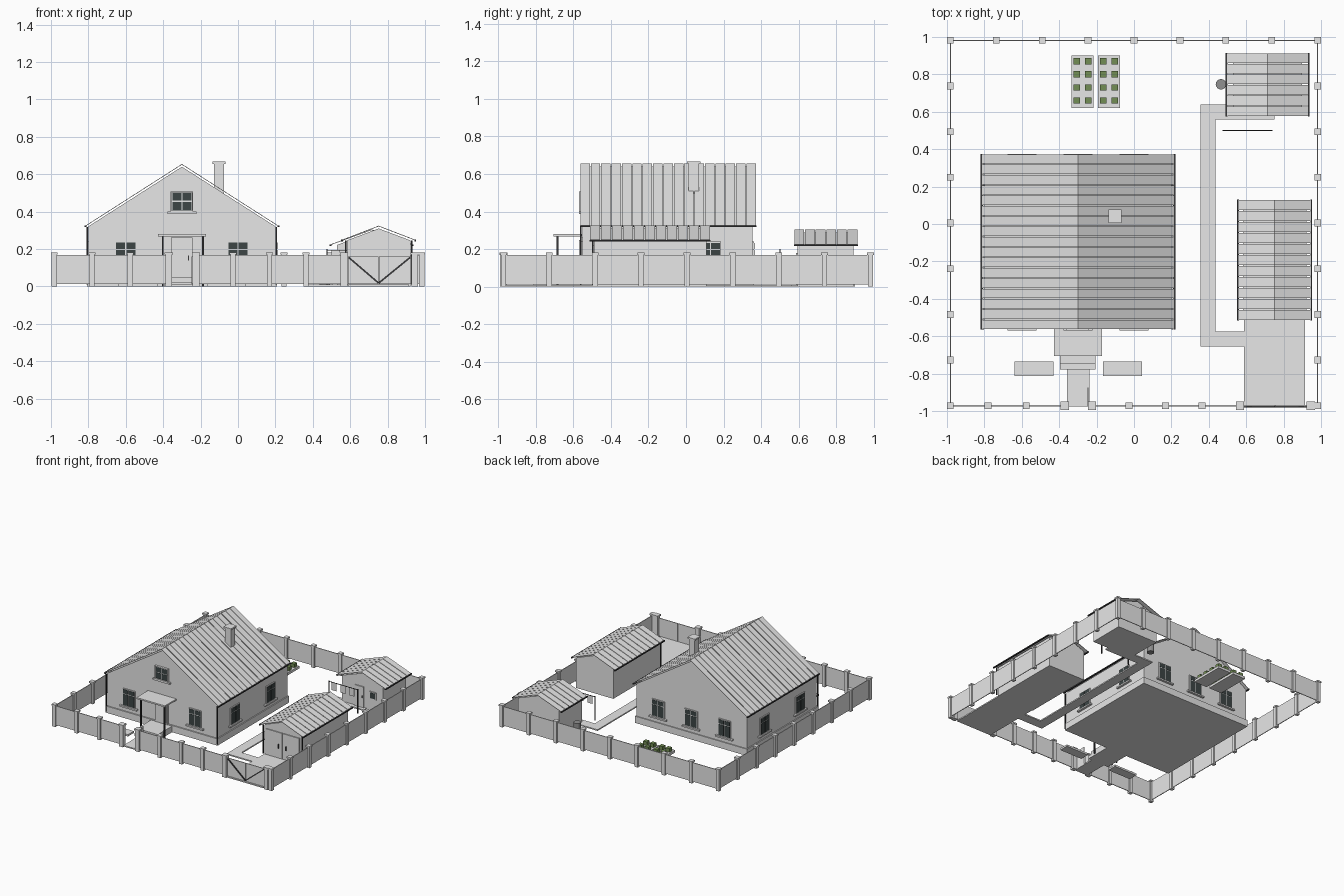
import bpy, bmesh, math
from mathutils import Matrix, Vector

if "Cube" in bpy.data.objects:
    bpy.data.objects.remove(bpy.data.objects["Cube"])


def material(name, rgb):
    m = bpy.data.materials.new(name)
    m.diffuse_color = (*rgb, 1)
    m.use_nodes = True
    m.node_tree.nodes["Principled BSDF"].inputs["Base Color"].default_value = m.diffuse_color
    return m


MATS = [material("pale_grey", (0.8, 0.8, 0.8)),
        material("dark_glass", (0.045, 0.06, 0.06)),
        material("leaf_green", (0.17, 0.27, 0.09)),
        material("barrel_grey", (0.28, 0.28, 0.28)),
        material("charcoal_metal", (0.04, 0.04, 0.042))]
GREY, GLASS, GREEN, BARREL, DARK = range(5)


def finish(name, bm, loc=(0, 0, 0), turn=0):
    bmesh.ops.recalc_face_normals(bm, faces=bm.faces)
    me = bpy.data.meshes.new(name)
    bm.to_mesh(me)
    bm.free()
    for m in MATS:
        me.materials.append(m)
    ob = bpy.data.objects.new(name, me)
    ob.location = loc
    ob.rotation_euler.z = math.radians(turn)
    bpy.context.collection.objects.link(ob)
    return ob


def add_box(bm, x0, x1, y0, y1, z0, z1, mat=GREY):
    mx = Matrix.Translation(((x0 + x1) / 2, (y0 + y1) / 2, (z0 + z1) / 2)) \
        @ Matrix.Diagonal((x1 - x0, y1 - y0, z1 - z0, 1))
    vs = bmesh.ops.create_cube(bm, size=1, matrix=mx)["verts"]
    for f in {f for v in vs for f in v.link_faces}:
        f.material_index = mat


def boxes(name, items, loc=(0, 0, 0), turn=0):
    bm = bmesh.new()
    for it in items:
        add_box(bm, *it)
    return finish(name, bm, loc, turn)


def add_prism(bm, profile, y0, y1):
    a = [bm.verts.new((x, y0, z)) for x, z in profile]
    b = [bm.verts.new((x, y1, z)) for x, z in profile]
    bm.faces.new(a)
    bm.faces.new(b[::-1])
    for i in range(len(a)):
        j = (i + 1) % len(a)
        bm.faces.new((a[i], b[i], b[j], a[j]))


def add_bar(bm, p, q, w, mat):
    # Thin square bar between two points
    p, q = Vector(p), Vector(q)
    d = q - p
    mx = Matrix.Translation((p + q) / 2) @ d.to_track_quat('Z', 'Y').to_matrix().to_4x4() \
        @ Matrix.Diagonal((w, w, d.length, 1))
    vs = bmesh.ops.create_cube(bm, size=1, matrix=mx)["verts"]
    for f in {f for v in vs for f in v.link_faces}:
        f.material_index = mat


def gabled_walls(name, cx, half, z0, eave, ridge, y0, y1):
    bm = bmesh.new()
    add_prism(bm, [(cx - half, z0), (cx + half, z0), (cx + half, eave),
                   (cx, ridge), (cx - half, eave)], y0, y1)
    finish(name, bm)


def sheet_roof(name, cx, half, eave, ridge, y0, y1, strips):
    # Thin folded sheets side by side with narrow gaps
    bm = bmesh.new()
    t, gap, step = 0.004, 0.005, (y1 - y0) / strips
    for i in range(strips):
        a = y0 + step * i
        add_prism(bm, [(cx - half, eave), (cx, ridge), (cx + half, eave),
                       (cx + half, eave - t), (cx, ridge - t), (cx - half, eave - t)],
                  a + gap / 2, a + step - gap / 2)
    finish(name, bm)
    # Gutters along both eaves
    boxes(name.replace("roof", "gutters"),
          [(x - 0.005, x + 0.005, y0, y1, eave - 0.01, eave - 0.001, DARK)
           for x in (cx - half - 0.003, cx + half + 0.003)])


def downpipes(name, xs, y, top):
    boxes(name, [(x - 0.004, x + 0.004, y - 0.004, y + 0.004, 0.01, top, DARK) for x in xs])


def window(name, loc, turn, w=0.115, h=0.14, split=0.7, trim=False):
    # Built facing -y, origin at the bottom centre of the frame
    items = [(-w / 2, w / 2, -0.008, 0.004, 0, h),
             (-w / 2 - 0.02, w / 2 + 0.02, -0.018, 0.004, -0.012, 0)]
    b, m = 0.006, split * h
    for x0, x1 in ((-w / 2 + b, -b / 2), (b / 2, w / 2 - b)):
        for z0, z1 in ((b, m - b / 2), (m + b / 2, h - b)):
            items.append((x0, x1, -0.01, -0.007, z0, z1, GLASS))
    if trim:
        # Projecting surround
        t = 0.005
        items += [(s * w / 2 - t / 2, s * w / 2 + t / 2, -0.018, 0, 0, h) for s in (-1, 1)]
        items += [(-w / 2, w / 2, -0.018, 0, z, z + t) for z in (0, h - t)]
    boxes(name, items, loc, turn)


# House
HX = -0.3
boxes("house_plinth", [(HX - 0.508, HX + 0.508, -0.562, 0.363, 0, 0.055)])
gabled_walls("house_walls", HX, 0.5, 0.05, 0.321, 0.64, -0.552, 0.355)
sheet_roof("house_roof", HX, 0.513, 0.327, 0.655, -0.565, 0.375, 17)
downpipes("house_downpipes", (HX - 0.505, HX + 0.505), -0.56, 0.318)
boxes("chimney", [(-0.128, -0.074, 0.012, 0.07, 0.48, 0.655),
                  (-0.135, -0.067, 0.005, 0.077, 0.655, 0.668)])
for dx in (-0.3, 0.3):
    window("front_window", (HX + dx, -0.552, 0.1), 0)
for dx in (-0.3, 0, 0.3):
    window("back_window", (HX + dx, 0.355, 0.1), 180)
for y in (-0.33, 0.13):
    window("right_window", (HX + 0.5, y, 0.1), 90)
    window("left_window", (HX - 0.5, y, 0.1), -90)
window("attic_window", (HX, -0.552, 0.4), 0, 0.115, 0.107, 0.52, True)

# Porch with door, steps and canopy
boxes("front_door", [(-0.357, -0.243, -0.565, -0.55, 0.05, 0.262),
                     (-0.345, -0.255, -0.57, -0.56, 0.06, 0.25),
                     (-0.268, -0.262, -0.578, -0.57, 0.14, 0.165, DARK)])
boxes("porch_steps", [(-0.395, -0.205, -0.745, -0.555, 0, 0.05),
                      (-0.395, -0.205, -0.778, -0.745, 0, 0.025)])
boxes("porch_canopy", [(-0.428, -0.17, -0.705, -0.555, 0.268, 0.28)])
boxes("canopy_posts", [(x - 0.005, x + 0.005, -0.69, -0.68, 0.0, 0.268, DARK)
                       for x in (-0.402, -0.188)])

# Paths, driveway and front flower beds
boxes("front_path", [(-0.357, -0.237, -0.975, -0.778, 0, 0.01)])
boxes("side_path", [(0.355, 0.435, -0.655, 0.64, 0, 0.01),
                    (0.435, 0.588, -0.655, -0.575, 0, 0.01),
                    (0.435, 0.75, 0.56, 0.64, 0, 0.01)])
boxes("driveway", [(0.588, 0.915, -0.98, -0.49, 0, 0.01)])
boxes("flower_beds", [(-0.64, -0.43, -0.812, -0.735, 0, 0.015),
                      (-0.165, 0.042, -0.812, -0.735, 0, 0.015)])

# Garage
gabled_walls("garage_walls", 0.752, 0.17, 0, 0.246, 0.31, -0.49, 0.11)
sheet_roof("garage_roof", 0.752, 0.193, 0.251, 0.325, -0.515, 0.13, 11)
downpipes("garage_downpipes", (0.575, 0.929), -0.497, 0.245)
boxes("garage_doors", [(0.6, 0.75, -0.498, -0.488, 0.01, 0.22),
                       (0.754, 0.904, -0.498, -0.488, 0.01, 0.22),
                       (0.715, 0.721, -0.506, -0.498, 0.09, 0.125, DARK),
                       (0.783, 0.789, -0.506, -0.498, 0.09, 0.125, DARK)])

# Shed with rain barrel
gabled_walls("shed_walls", 0.714, 0.185, 0, 0.222, 0.288, 0.595, 0.892)
sheet_roof("shed_roof", 0.714, 0.217, 0.226, 0.305, 0.575, 0.915, 6)
boxes("shed_door", [(0.648, 0.728, 0.587, 0.6, 0.01, 0.18),
                    (0.715, 0.72, 0.58, 0.587, 0.09, 0.11, DARK)])
boxes("shed_window", [(0.78, 0.84, 0.588, 0.6, 0.1, 0.16),
                      (0.787, 0.833, 0.586, 0.59, 0.107, 0.153, GLASS)])
bm = bmesh.new()
bmesh.ops.create_cone(bm, cap_ends=True, segments=16, radius1=0.028, radius2=0.028,
                      depth=0.085, matrix=Matrix.Translation((0.465, 0.747, 0.0425)))
for f in bm.faces:
    f.material_index = BARREL
finish("rain_barrel", bm)

# Clothesline
boxes("clothesline", [(0.472, 0.479, 0.497, 0.503, 0, 0.2, DARK),
                      (0.733, 0.74, 0.497, 0.503, 0, 0.2, DARK),
                      (0.472, 0.74, 0.498, 0.502, 0.192, 0.196, DARK)])
boxes("laundry", [(x, x + 0.045, 0.4992, 0.5008, 0.13, 0.192) for x in (0.5, 0.58, 0.66)])

# Vegetable beds
for x0 in (-0.335, -0.192):
    boxes("vegetable_bed", [(x0, x0 + 0.118, 0.62, 0.9, 0, 0.02)])
    boxes("vegetables", [(x - 0.017, x + 0.017, y - 0.017, y + 0.017, 0.02, 0.05, GREEN)
                         for x in (x0 + 0.028, x0 + 0.09)
                         for y in (0.66, 0.73, 0.80, 0.87)])


# Fence: posts with caps, panels between them
def post(x, y, s=0.014):
    return [(x - s, x + s, y - s, y + s, 0, 0.17),
            (x - s - 0.004, x + s + 0.004, y - s - 0.004, y + s + 0.004, 0.17, 0.182)]


E, F = 0.982, -0.972
sides = [F + (E - F) * i / 8 for i in range(9)]
posts = []
for v in sides:
    posts += post(-E, v) + post(E, v)
for i in range(1, 8):
    posts += post(-E + 2 * E * i / 8, E)
for x in (-0.78, -0.576, -0.027, 0.168, 0.364):
    posts += post(x, F)
for x in (-0.37, -0.225, 0.567, 0.945):
    posts += post(x, F, 0.018)
boxes("fence_posts", posts)
P = 0.003
boxes("fence_panels", [(-E - P, -E + P, F, E, 0.012, 0.168),
                       (E - P, E + P, F, E, 0.012, 0.168),
                       (-E, E, E - P, E + P, 0.012, 0.168),
                       (-E, -0.37, F - P, F + P, 0.012, 0.168),
                       (-0.225, 0.567, F - P, F + P, 0.012, 0.168),
                       (0.945, E, F - P, F + P, 0.012, 0.168)])

# Open wicket and closed driveway gate
boxes("wicket_gate", [(-0.249, -0.243, F, -0.875, 0.012, 0.16)])
boxes("driveway_gate", [(0.588, 0.751, F - 0.003, F + 0.003, 0.012, 0.16),
                        (0.754, 0.925, F - 0.003, F + 0.003, 0.012, 0.16)])
bm = bmesh.new()
for x in (0.592, 0.92):
    add_bar(bm, (x, F - 0.005, 0.155), (0.752, F - 0.005, 0.018), 0.009, DARK)
finish("gate_braces", bm)
